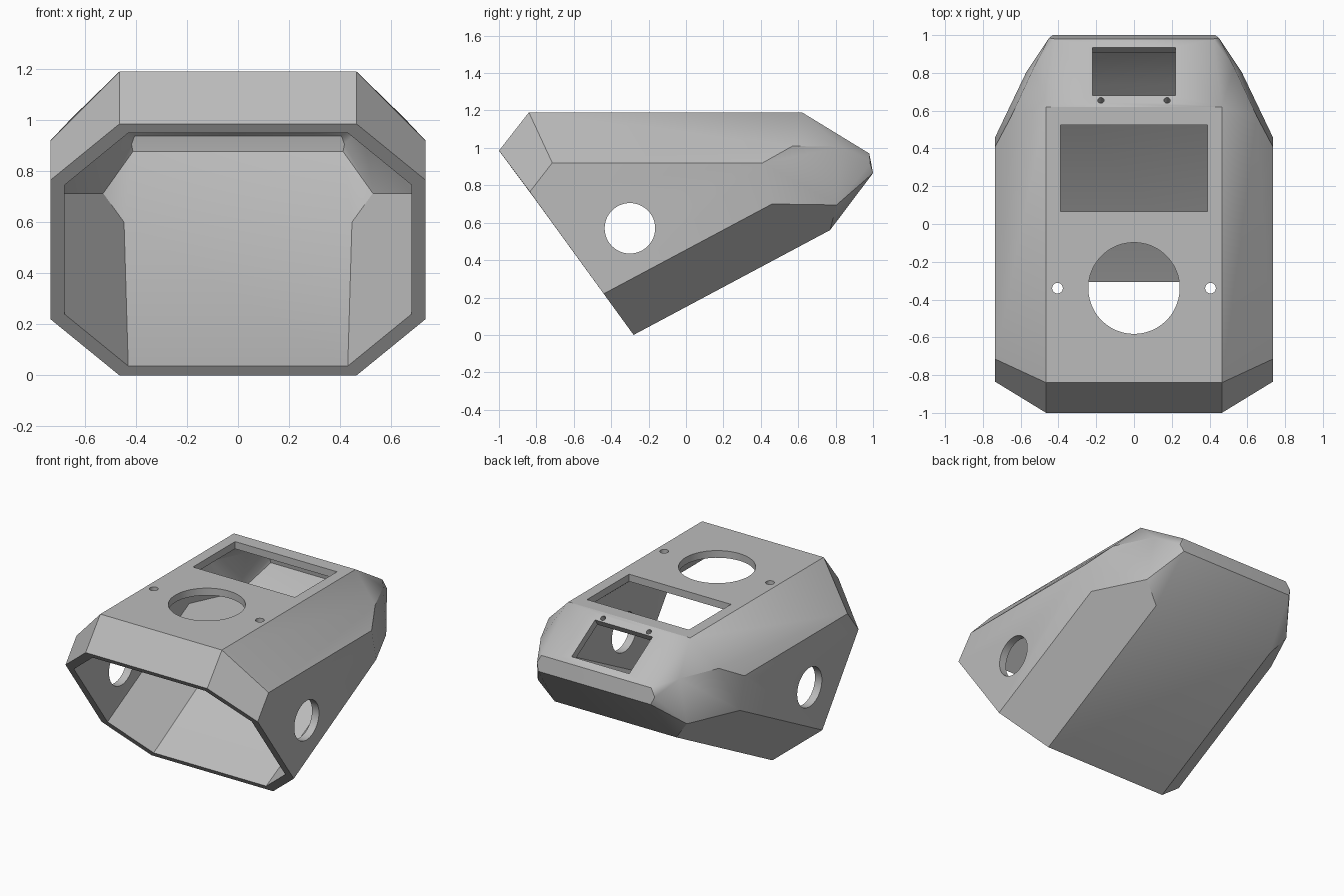
import bpy, bmesh, math
from mathutils import Vector, Matrix

cube = bpy.data.objects.get("Cube")
if cube:
    bpy.data.objects.remove(cube)

WALL = 0.05

grey = bpy.data.materials.new("plain grey")
grey.use_nodes = True
grey.diffuse_color = (0.5, 0.5, 0.5, 1)
grey.node_tree.nodes["Principled BSDF"].inputs["Base Color"].default_value = (0.5, 0.5, 0.5, 1)

# Half outlines of the housing (x, y, z), mirrored across x
opening = [(.465, -1, .985), (.735, -.835, .765), (.735, -.44, .22), (.465, -.28, 0)]
body = [
    (.465, -.84, 1.19), (.735, -.715, .92),                    # brow
    (.465, .62, 1.19), (.735, .41, .92), (.735, .46, .70),     # end of the straight walls
    (.65, .57, 1.01), (.53, .83, 1.005), (.57, .805, .695),    # tapered corner
    (.42, .98, .97), (.45, .985, .915), (.43, 1, .865), (.465, .77, .56),  # back
]


def mirrored(points):
    return [Vector((s * x, y, z)) for x, y, z in points for s in (1, -1)]


def hull(points):
    bm = bmesh.new()
    for p in points:
        bm.verts.new(p)
    out = bmesh.ops.convex_hull(bm, input=bm.verts)
    loose = [v for v in bm.verts if not v.link_faces]
    bmesh.ops.delete(bm, geom=loose, context='VERTS')
    bmesh.ops.dissolve_limit(bm, angle_limit=math.radians(1.5), verts=bm.verts, edges=bm.edges)
    bmesh.ops.recalc_face_normals(bm, faces=bm.faces)
    bm.normal_update()
    return bm


def to_object(bm, name):
    mesh = bpy.data.meshes.new(name)
    bm.to_mesh(mesh)
    bm.free()
    mesh.materials.append(grey)
    obj = bpy.data.objects.new(name, mesh)
    bpy.context.collection.objects.link(obj)
    return obj


def cut(target, cutter):
    mod = target.modifiers.new("cut", 'BOOLEAN')
    mod.operation = 'DIFFERENCE'
    mod.solver = 'EXACT'
    mod.object = cutter
    cutter.hide_render = True
    bpy.context.view_layer.objects.active = target
    bpy.ops.object.modifier_apply(modifier=mod.name)
    bpy.data.objects.remove(cutter)


def drill(target, centre, radius, depth, turn=Matrix()):
    bm = bmesh.new()
    bmesh.ops.create_cone(bm, cap_ends=True, segments=48, radius1=radius, radius2=radius,
                          depth=depth, matrix=Matrix.Translation(centre) @ turn)
    cut(target, to_object(bm, "drill_cutter"))


def window(target, centre, size, turn=Matrix()):
    bm = bmesh.new()
    bmesh.ops.create_cube(bm, size=1, matrix=Matrix.Translation(centre) @ turn
                          @ Matrix.Diagonal((*size, 1)))
    cut(target, to_object(bm, "window_cutter"))


# Inner cavity: the outer hull moved in by the wall, open at the front
outer = hull(mirrored(opening + body))
front_dir = Vector((0, -.81, -.59))
front_mid = Vector((0, -.64, .4925))
front_pts = mirrored(opening)
inner = []
for v in outer.verts:
    if not any((v.co - p).length < .001 for p in front_pts):
        inner.append(v.co - v.normal * WALL * v.calc_shell_factor())
for p in front_pts:
    rim = front_mid + (p - front_mid) * .925
    inner.append(rim + front_dir * .006)

housing = to_object(outer, "housing")
cut(housing, to_object(hull(inner), "cavity_cutter"))

# Round side openings
side_turn = Matrix.Rotation(math.pi / 2, 4, 'Y')
for s in (1, -1):
    drill(housing, (s * .72, -.3, .57), .135, .2, side_turn)

# Top: round opening, two screw holes and the large window
drill(housing, (0, -.34, 1.18), .242, .2)
for s in (1, -1):
    drill(housing, (s * .405, -.34, 1.18), .028, .2)
window(housing, (0, .295, 1.18), (.78, .46, .2))

# Sloped back: small window and two pin holes, square to the slope
slope = math.atan2(.22, .36)
slope_turn = Matrix.Rotation(-slope, 4, 'X')


def on_slope(x, y):
    return (x, y, 1.19 - (y - .62) * math.tan(slope))


window(housing, on_slope(0, .807), (.44, .30, .16), slope_turn)
for s in (1, -1):
    drill(housing, on_slope(s * .175, .655), .017, .16, slope_turn)

# Smooth the soft corners, keep the real edges crisp
for o in bpy.context.selected_objects:
    o.select_set(False)
housing.select_set(True)
bpy.context.view_layer.objects.active = housing
bpy.ops.object.shade_smooth_by_angle(angle=math.radians(30))
